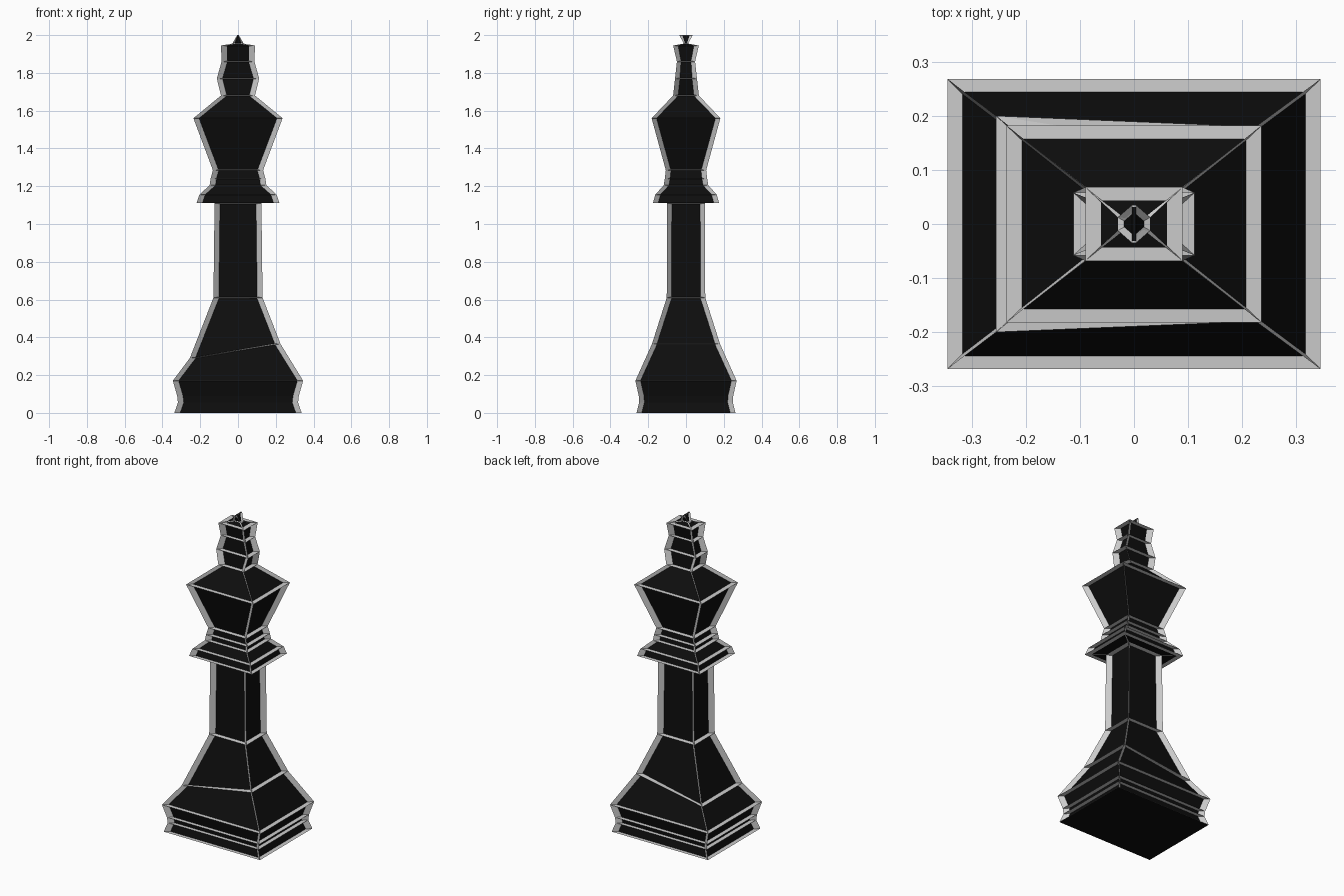
import bpy, bmesh
from mathutils import Vector

if "Cube" in bpy.data.objects:
    bpy.data.objects.remove(bpy.data.objects["Cube"])

# Profile of the outer ridge tips: half width x, half depth y, height z, left-side drop
RINGS = [
    (.337, .262, 0, 0), (.318, .248, .055, 0), (.322, .25, .09, 0), (.345, .268, .17, 0),   # base
    (.225, .18, .365, .075), (.13, .102, .61, 0), (.124, .1, 1.11, 0),                       # skirt, shaft
    (.22, .175, 1.11, 0), (.205, .163, 1.155, 0), (.15, .118, 1.205, 0),                     # collar
    (.145, .112, 1.24, 0), (.133, .107, 1.285, 0),
    (.236, .182, 1.56, 0), (.09, .068, 1.68, 0),                                             # crown
    (.112, .058, 1.77, 0), (.087, .048, 1.86, 0), (.09, .068, 1.945, 0),                     # head
    (.03, .012, 1.955, 0), (.004, .035, 2.0, 0),                                             # finial
]
CORNERS = [(-1, -1), (1, -1), (1, 1), (-1, 1)]


def corner(ring, k, depth):
    """Ring corner, pulled inwards by the ridge depth."""
    hx, hy, z, drop = ring
    sx, sy = CORNERS[k]
    if sx < 0 and drop:
        hx, hy, z = hx + .03, hy + .02, z - drop
    return Vector((sx * (hx - min(depth, hx * .35)),
                   sy * (hy - min(depth * .88, hy * .4)), z))


def add_face(bm, pts):
    return bm.faces.new([bm.verts.new(p) for p in pts])


def panel(loop, depth=.027, margin=.004):
    """Sunken black panel surrounded by sloping grey ridge walls."""
    tips = [corner(RINGS[r], k, 0) for r, k in loop]
    core = [corner(RINGS[r], k, depth) for r, k in loop]
    mid = sum(core, Vector()) / len(core)
    inner = [p + (mid - p).normalized() * min(margin, (mid - p).length * .2) for p in core]
    add_face(panels, inner)
    for i in range(len(loop)):
        j = (i + 1) % len(loop)
        add_face(ridges, [tips[i], tips[j], inner[j], inner[i]])


def finish(bm, name, mat=None):
    bmesh.ops.remove_doubles(bm, verts=bm.verts, dist=.0001)
    me = bpy.data.meshes.new(name)
    bm.to_mesh(me)
    bm.free()
    if mat:
        me.materials.append(mat)
    bpy.context.collection.objects.link(bpy.data.objects.new(name, me))


panels, ridges = bmesh.new(), bmesh.new()

# Side panels between neighbouring rings
for r in range(len(RINGS) - 1):
    for k in range(4):
        n = (k + 1) % 4
        panel([(r, k), (r, n), (r + 1, n), (r + 1, k)])

# Flat underside and finial cap
panel([(0, k) for k in (3, 2, 1, 0)], depth=0)
panel([(len(RINGS) - 1, k) for k in range(4)], depth=0)

black = bpy.data.materials.new("black")
black.diffuse_color = (.004, .004, .004, 1)
black.use_nodes = True
black.node_tree.nodes["Principled BSDF"].inputs["Base Color"].default_value = black.diffuse_color
finish(panels, "body_panels", black)
finish(ridges, "edge_ridges")
